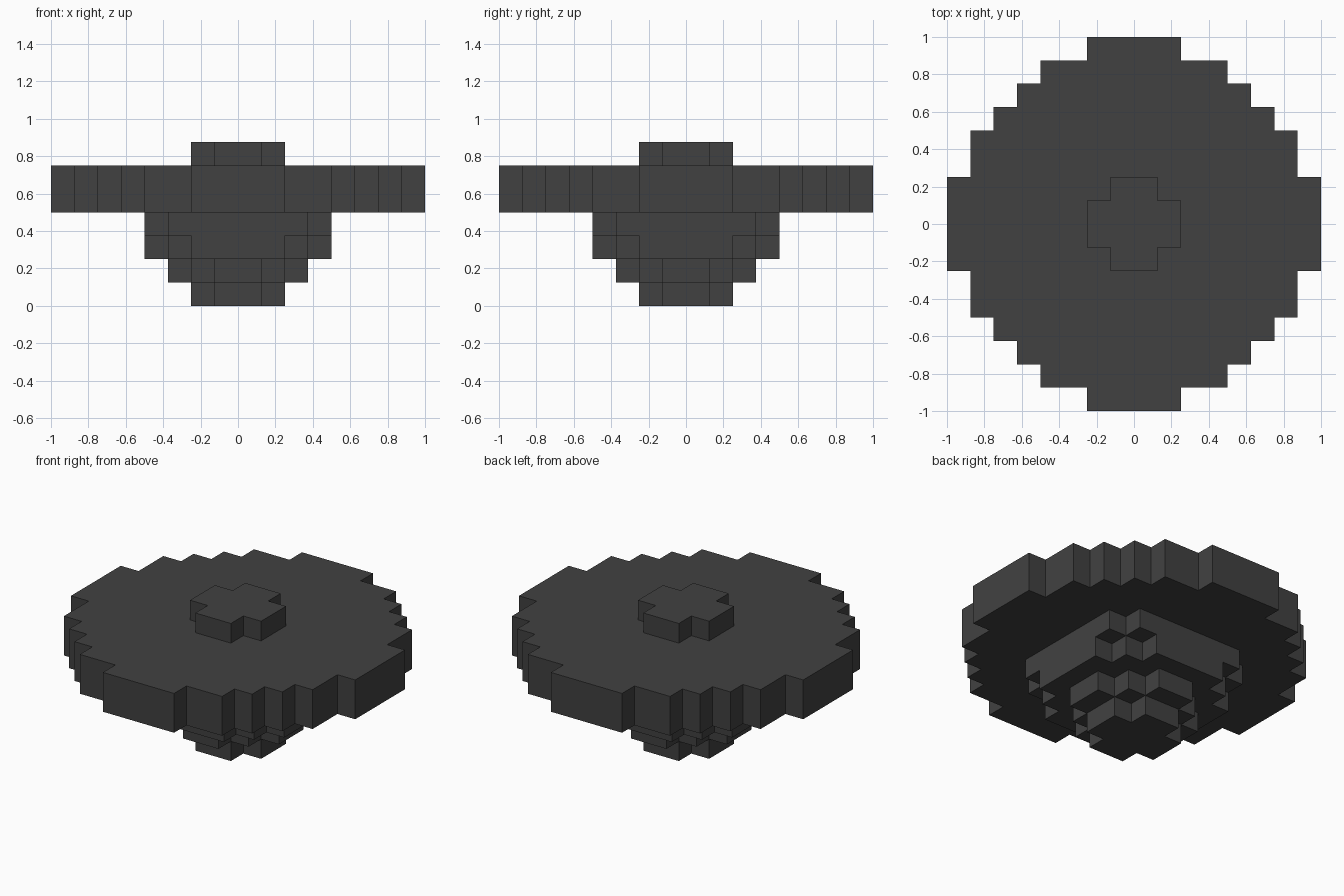
import bpy
import bmesh

cube = bpy.data.objects.get("Cube")
if cube:
    bpy.data.objects.remove(cube, do_unlink=True)

UNIT = 0.125  # size of one block

charcoal = bpy.data.materials.new("charcoal")
charcoal.use_nodes = True
colour = (0.053, 0.053, 0.053, 1.0)
charcoal.diffuse_color = colour
charcoal.node_tree.nodes["Principled BSDF"].inputs["Base Color"].default_value = colour


def stepped_outline(corners):
    """Turn the outer corners of one quarter into a full stepped ring."""
    quarter = []
    for i, (x, y) in enumerate(corners):
        quarter.append((x, y))
        if i + 1 < len(corners):
            quarter.append((corners[i + 1][0], y))
    ring = []
    for _ in range(4):
        ring += quarter
        quarter = [(-y, x) for x, y in quarter]
    return ring


def stepped_disc(name, corners, bottom, top):
    """Extrude a stepped ring between two heights given in blocks."""
    bm = bmesh.new()
    verts = [bm.verts.new((x * UNIT, y * UNIT, bottom * UNIT))
             for x, y in stepped_outline(corners)]
    base = bm.faces.new(verts)
    result = bmesh.ops.extrude_face_region(bm, geom=[base], use_keep_orig=True)
    raised = [v for v in result["geom"] if isinstance(v, bmesh.types.BMVert)]
    bmesh.ops.translate(bm, verts=raised, vec=(0, 0, (top - bottom) * UNIT))
    bmesh.ops.recalc_face_normals(bm, faces=bm.faces)
    mesh = bpy.data.meshes.new(name)
    bm.to_mesh(mesh)
    bm.free()
    mesh.materials.append(charcoal)
    obj = bpy.data.objects.new(name, mesh)
    bpy.context.collection.objects.link(obj)


# Small cross shape shared by the foot and the top knob
cross = [(2, 1), (1, 2)]

# Underside tiers, from the foot upward
stepped_disc("foot", cross, 0, 1)
stepped_disc("lower_tier", [(3, 1), (2, 2), (1, 3)], 1, 2)
stepped_disc("middle_tier", [(4, 2), (3, 3), (2, 4)], 2, 3)
stepped_disc("upper_tier", [(4, 3), (3, 4)], 3, 4)

# Wide round plate and the knob on top
stepped_disc("wide_plate", [(8, 2), (7, 4), (6, 5), (5, 6), (4, 7), (2, 8)], 4, 6)
stepped_disc("top_knob", cross, 6, 7)
